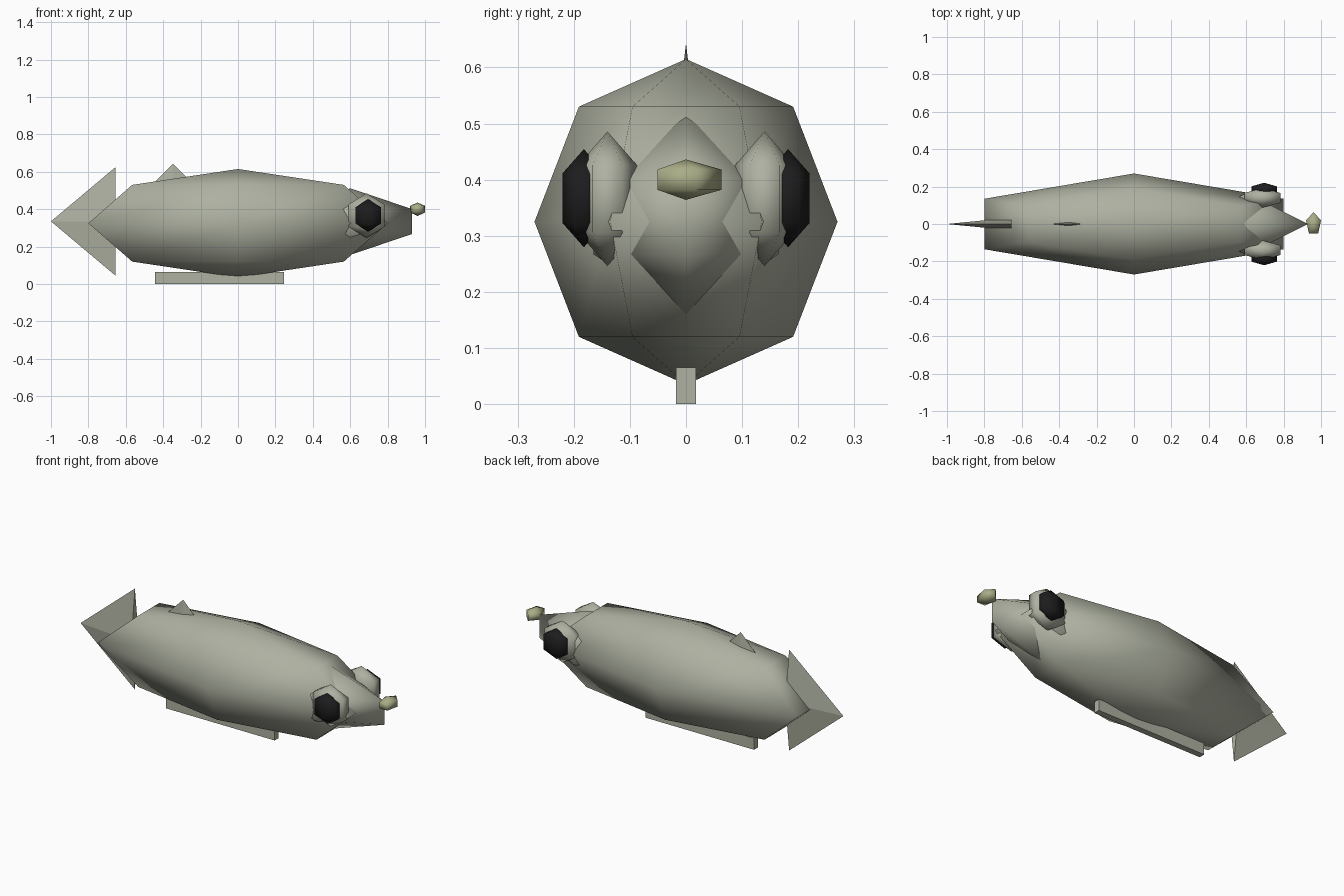
import bpy, bmesh, math
from mathutils import Matrix

if "Cube" in bpy.data.objects:
    bpy.data.objects.remove(bpy.data.objects["Cube"])


def material(name, rgb):
    m = bpy.data.materials.new(name)
    m.diffuse_color = (*rgb, 1)
    m.use_nodes = True
    m.node_tree.nodes["Principled BSDF"].inputs["Base Color"].default_value = m.diffuse_color
    return m


SKIN = material("grey_green_skin", (0.42, 0.44, 0.355))
LURE = material("olive_lure", (0.40, 0.415, 0.24))
BLACK = material("pupil_black", (0.012, 0.012, 0.013))


def finish(name, bm, mat, smooth):
    bmesh.ops.recalc_face_normals(bm, faces=bm.faces)
    for f in bm.faces:
        f.smooth = smooth
    me = bpy.data.meshes.new(name)
    bm.to_mesh(me)
    bm.free()
    me.materials.append(mat)
    ob = bpy.data.objects.new(name, me)
    bpy.context.collection.objects.link(ob)
    return ob


def lathe(name, center, size, segs, rings, mat, phase=90):
    """Rings of (height, radius) between a bottom and a top pole."""
    bm = bmesh.new()
    cx, cy, cz = center
    sx, sy, sz = size
    loops = []
    for h, r in rings:
        loop = []
        for k in range(segs):
            a = math.radians(phase) + 2 * math.pi * k / segs
            loop.append(bm.verts.new((cx + sx * r * math.cos(a), cy + sy * r * math.sin(a), cz + sz * h)))
        loops.append(loop)
    low = bm.verts.new((cx, cy, cz - sz))
    top = bm.verts.new((cx, cy, cz + sz))
    for k in range(segs):
        n = (k + 1) % segs
        bm.faces.new((low, loops[0][n], loops[0][k]))
        bm.faces.new((top, loops[-1][k], loops[-1][n]))
        for a, b in zip(loops, loops[1:]):
            bm.faces.new((a[k], a[n], b[n], b[k]))
    return finish(name, bm, mat, True)


def ball(name, center, size, segs, steps, mat):
    angles = [math.pi * i / steps for i in range(1, steps)]
    return lathe(name, center, size, segs, [(-math.cos(t), math.sin(t)) for t in angles], mat)


def spike(name, matrix):
    """Four-sided flat-shaded cone, base at z = 0 and tip at z = 1."""
    bm = bmesh.new()
    bmesh.ops.create_cone(bm, cap_ends=True, segments=4, radius1=1, radius2=0, depth=1,
                          matrix=matrix @ Matrix.Translation((0, 0, 0.5)))
    return finish(name, bm, SKIN, False)


# Body and snout
ball("body", (0, 0, 0.325), (0.924, 0.27, 0.29), 6, 4, SKIN)
lathe("snout", (0.6, 0, 0.334), (0.33, 0.165, 0.178), 4, [(-0.376, 1), (0.376, 1)], SKIN, phase=0)

# Lure at the nose tip
ball("lure", (0.96, 0, 0.40), (0.0485, 0.073, 0.036), 5, 3, LURE)

# Eyes on both sides
for side, s in (("left", -1), ("right", 1)):
    ball(side + "_eye", (0.687, s * 0.14, 0.366), (0.127, 0.0606, 0.12), 6, 3, SKIN)
    ball(side + "_pupil", (0.696, s * 0.182, 0.367), (0.09, 0.0445, 0.0875), 6, 3, BLACK)

# Tail fin points backwards, dorsal fin points up
spike("tail_fin", Matrix.Translation((-0.655, 0, 0.335)) @ Matrix.Rotation(-math.pi / 2, 4, "Y")
      @ Matrix.Diagonal((0.29, 0.034, 0.345, 1)))
spike("dorsal_fin", Matrix.Translation((-0.348, 0, 0.49)) @ Matrix.Diagonal((0.152, 0.018, 0.153, 1)))

# Keel under the belly
bm = bmesh.new()
bmesh.ops.create_cube(bm, size=1, matrix=Matrix.Translation((-0.1, 0, 0.0325))
                      @ Matrix.Diagonal((0.69, 0.035, 0.065, 1)))
finish("keel", bm, SKIN, False)
